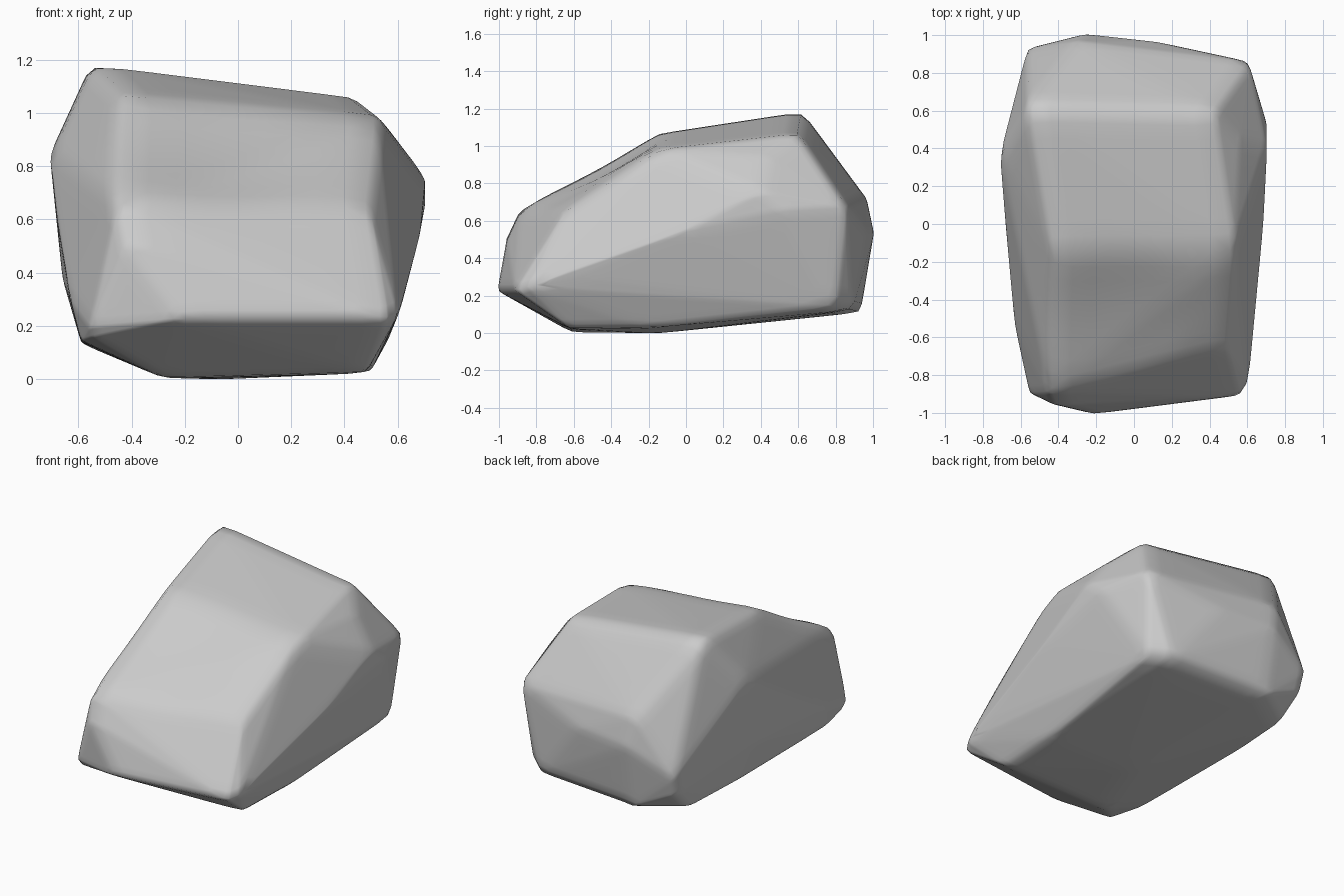
import bpy, bmesh
from mathutils import Vector

cube = bpy.data.objects.get("Cube")
if cube:
    bpy.data.objects.remove(cube, do_unlink=True)

stone = bpy.data.materials.new("stone grey")
stone.use_nodes = True
stone.diffuse_color = (0.6, 0.6, 0.6, 1)
stone.node_tree.nodes["Principled BSDF"].inputs["Base Color"].default_value = (0.6, 0.6, 0.6, 1)

# Main corners of the boulder
crown = [(-.56, .625, 1.193), (.42, .6, 1.07), (.53, -.145, .985), (-.43, -.15, 1.075)]
front = [(-.45, -.89, .67), (.49, -.65, .65), (-.42, -.96, .52), (-.2, -1.012, .23),
         (.56, -.915, .23), (.605, -.845, .25), (-.555, -.895, .2)]
right_side = [(.607, .86, .68), (.705, .4, .76), (.705, .53, .66), (.685, 0, .55),
              (.56, .44, .95), (.62, -.58, .3)]
left_side = [(-.71, .37, .865), (-.68, 0, .6), (-.63, -.55, .3), (-.66, .25, .38),
             (-.59, .3, .14)]
back = [(-.565, .93, .38), (-.555, .9, .26), (-.26, 1.007, .54), (-.3, .967, .73),
        (.12, .965, .55), (.56, .8, .14), (.45, .89, .125), (-.25, .935, .112),
        (-.53, .74, .11)]
base = [(-.28, -.61, .005), (.48, -.62, .025), (.5, -.2, .03), (-.1, -.15, 0),
        (-.545, -.87, .16), (-.59, -.62, .145)]

# Wrap the corners in a skin and split it finely
bm = bmesh.new()
for p in crown + front + right_side + left_side + back + base:
    bm.verts.new(p)
bmesh.ops.convex_hull(bm, input=bm.verts)
loose = [v for v in bm.verts if not v.link_faces]
bmesh.ops.delete(bm, geom=loose, context='VERTS')
bmesh.ops.subdivide_edges(bm, edges=bm.edges, cuts=8, use_grid_fill=True)

# Shallow hollow worn into the sloping front
hollow = Vector((-.1, -.48, .87))
for v in bm.verts:
    d = (v.co - hollow).length
    if d < .42:
        v.co += Vector((0, .5, -.85)) * .025 * (1 - (d / .42) ** 2)

# Soften the ridges
for _ in range(2):
    bmesh.ops.smooth_vert(bm, verts=bm.verts, factor=.3,
                          use_axis_x=True, use_axis_y=True, use_axis_z=True)

# Rest the lowest point on the ground
lowest = min(v.co.z for v in bm.verts)
bmesh.ops.translate(bm, verts=bm.verts, vec=(0, 0, -lowest))

bmesh.ops.recalc_face_normals(bm, faces=bm.faces)
mesh = bpy.data.meshes.new("boulder")
bm.to_mesh(mesh)
bm.free()
mesh.materials.append(stone)
boulder = bpy.data.objects.new("boulder", mesh)
bpy.context.collection.objects.link(boulder)
mesh.shade_smooth()
